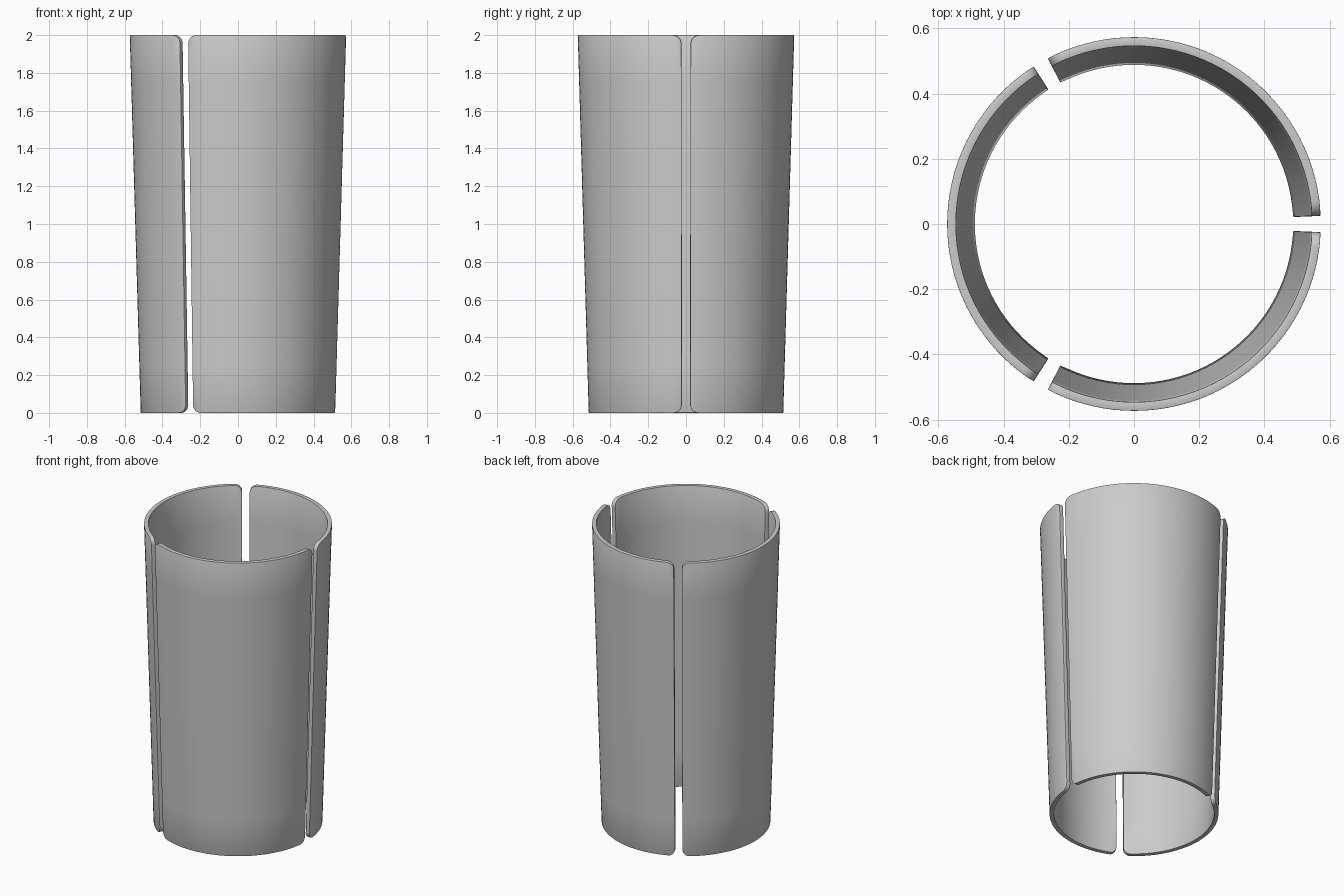
import bpy
import bmesh
import math

cube = bpy.data.objects.get("Cube")
if cube:
    bpy.data.objects.remove(cube, do_unlink=True)

HEIGHT = 2.0
R_BOTTOM, R_TOP = 0.515, 0.573   # outer radii of the tapered sleeve
WALL = 0.027
GAP = math.radians(2.5)          # half of the slot between panels
CORNER = 0.045
ROWS, COLUMNS, ROUND_STEPS = 8, 32, 6

grey = bpy.data.materials.new("plain_grey")
grey.use_nodes = True
colour = (0.6, 0.6, 0.6, 1)
grey.diffuse_color = colour
grey.node_tree.nodes["Principled BSDF"].inputs["Base Color"].default_value = colour


def column_profile(width):
    """Pairs of (distance along the panel, rounded corner inset)."""
    left = []
    for i in range(ROUND_STEPS + 1):
        a = math.pi / 2 * i / ROUND_STEPS
        left.append((CORNER * (1 - math.cos(a)), CORNER * (1 - math.sin(a))))
    flat = width - 2 * CORNER
    middle = [(CORNER + flat * i / COLUMNS, 0) for i in range(1, COLUMNS)]
    right = [(width - s, inset) for s, inset in reversed(left)]
    return left + middle + right


def make_panel(name, start):
    span = math.tau / 3 - 2 * GAP
    mean_radius = (R_BOTTOM + R_TOP) / 2
    bm = bmesh.new()
    grid = []
    for s, inset in column_profile(span * mean_radius):
        angle = start + GAP + s / mean_radius
        column = []
        for row in range(ROWS + 1):
            z = inset + (HEIGHT - 2 * inset) * row / ROWS
            r = R_BOTTOM + (R_TOP - R_BOTTOM) * z / HEIGHT
            column.append(bm.verts.new((r * math.cos(angle), r * math.sin(angle), z)))
        grid.append(column)
    for a, b in zip(grid, grid[1:]):
        for i in range(ROWS):
            bm.faces.new((a[i], b[i], b[i + 1], a[i + 1]))
    mesh = bpy.data.meshes.new(name)
    bm.to_mesh(mesh)
    bm.free()
    mesh.materials.append(grey)
    panel = bpy.data.objects.new(name, mesh)
    bpy.context.collection.objects.link(panel)

    # Wall thickness grows inward, with softly broken rim edges
    solid = panel.modifiers.new("wall", "SOLIDIFY")
    solid.thickness = WALL
    solid.offset = -1
    bevel = panel.modifiers.new("soft_rim", "BEVEL")
    bevel.width = 0.003
    bevel.segments = 2
    bevel.limit_method = "ANGLE"
    bevel.angle_limit = math.radians(50)

    bpy.ops.object.select_all(action="DESELECT")
    panel.select_set(True)
    bpy.context.view_layer.objects.active = panel
    for modifier in ("wall", "soft_rim"):
        bpy.ops.object.modifier_apply(modifier=modifier)
    bpy.ops.object.shade_smooth_by_angle(angle=math.radians(35))


# Three equal curved panels around the axis
for i, name in enumerate(("back_panel", "right_panel", "front_panel")):
    make_panel(name, math.tau / 3 * i)
